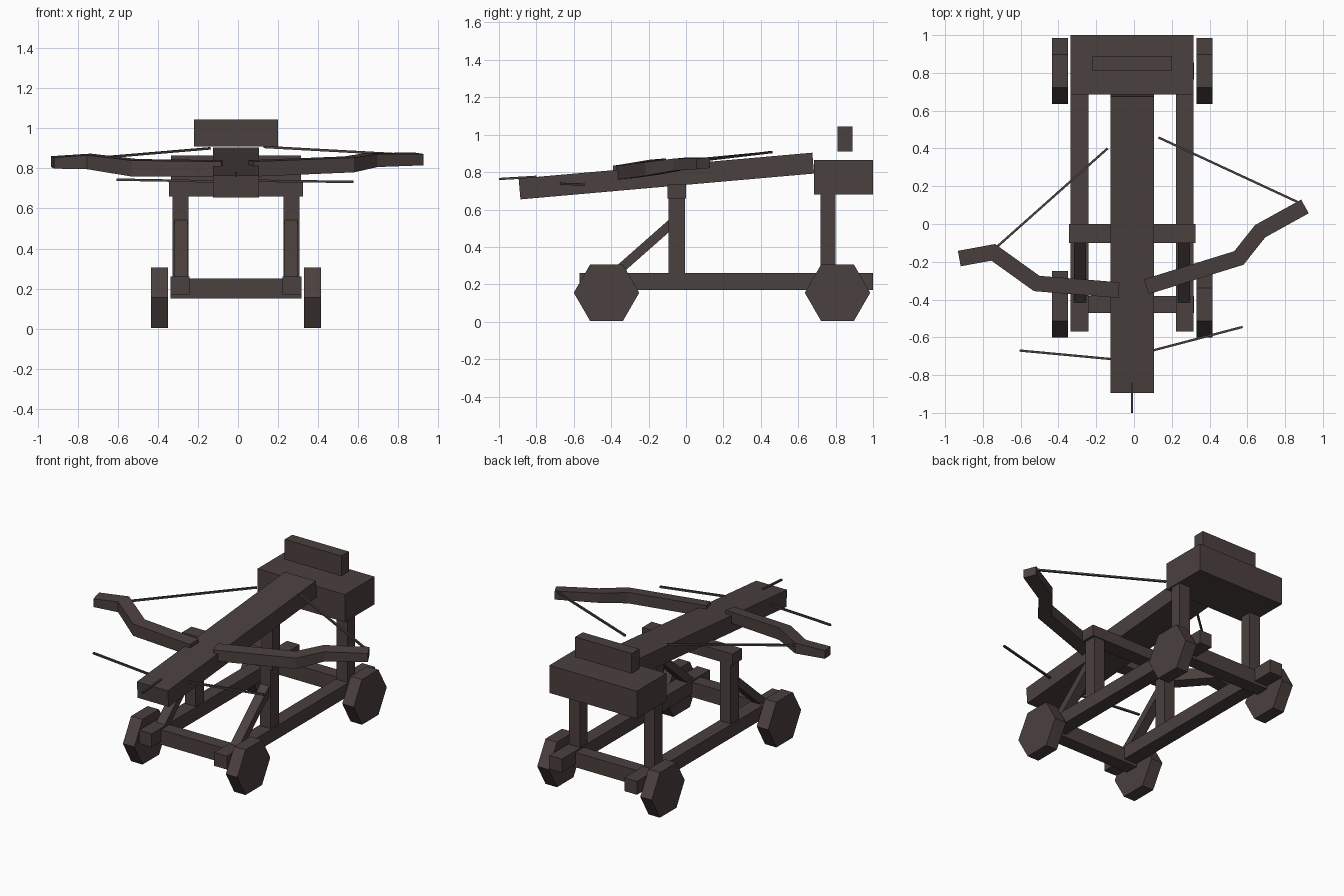
import bpy, bmesh, math
from mathutils import Vector

if "Cube" in bpy.data.objects:
    bpy.data.objects.remove(bpy.data.objects["Cube"])

CX = -0.01      # symmetry plane of the frame
wood = bpy.data.materials.new("dark_wood")
wood.diffuse_color = (0.07, 0.052, 0.049, 1)
wood.use_nodes = True
wood.node_tree.nodes["Principled BSDF"].inputs["Base Color"].default_value = wood.diffuse_color


def finish(name, bm):
    bmesh.ops.recalc_face_normals(bm, faces=bm.faces)
    me = bpy.data.meshes.new(name)
    bm.to_mesh(me)
    bm.free()
    me.materials.append(wood)
    ob = bpy.data.objects.new(name, me)
    bpy.context.collection.objects.link(ob)
    return ob


def sweep(name, rings):
    """Skin a list of equal-length point rings and cap both ends."""
    bm = bmesh.new()
    vs = [[bm.verts.new(p) for p in r] for r in rings]
    n = len(rings[0])
    for a, b in zip(vs, vs[1:]):
        for i in range(n):
            bm.faces.new((a[i], a[(i + 1) % n], b[(i + 1) % n], b[i]))
    bm.faces.new(vs[0])
    bm.faces.new(vs[-1])
    return finish(name, bm)


def box(name, x, y, z):
    return sweep(name, [[(x[0], y[0], h), (x[1], y[0], h), (x[1], y[1], h), (x[0], y[1], h)] for h in z])


def beam(name, a, b, width, thick):
    """Square-ended bar from a to b."""
    a, b = Vector(a), Vector(b)
    d = (b - a).normalized()
    s = d.cross(Vector((0, 0, 1))).normalized()
    u = s.cross(d)
    rect = [(-1, -1), (1, -1), (1, 1), (-1, 1)]
    return sweep(name, [[p + s * i * width / 2 + u * j * thick / 2 for i, j in rect] for p in (a, b)])


def arm(name, pts, width):
    """Bent arm with mitred joints; each point is x, y, z, thickness."""
    P = [Vector(p[:2]) for p in pts]
    rings = []
    for i, (x, y, z, t) in enumerate(pts):
        d0 = (P[i] - P[i - 1]).normalized() if i else (P[1] - P[0]).normalized()
        d1 = (P[i + 1] - P[i]).normalized() if i < len(P) - 1 else d0
        m = (d0 + d1).normalized()
        n = Vector((-m.y, m.x)) * width / 2 / max(m.dot(d0), 0.5)
        rings.append([(x + k * n.x, y + k * n.y, z + k * n.y * 0.088 + h * t / 2)
                      for k, h in ((-1, -1), (1, -1), (1, 1), (-1, 1))])
    return sweep(name, rings)


def wheel(name, x, y):
    r, z = 0.175, 0.155
    return sweep(name, [[(px, y + r * math.cos(math.pi / 3 * k), z + r * math.sin(math.pi / 3 * k))
                         for k in range(6)] for px in x])


# Parts repeated on both sides
for side, s in (("left", -1), ("right", 1)):
    def span(a, b):
        return sorted((CX + s * a, CX + s * b))
    box(f"{side}_rail", span(0.232, 0.326), (-0.57, 1.0), (0.17, 0.26))
    box(f"{side}_middle_post", span(0.238, 0.318), (-0.094, -0.006), (0.25, 0.67))
    box(f"{side}_rear_post", span(0.238, 0.318), (0.72, 0.80), (0.25, 0.69))
    xb = CX + s * 0.275
    beam(f"{side}_brace", (xb, -0.40, 0.24), (xb, -0.06, 0.54), 0.064, 0.05)
    wheel(f"{side}_front_wheel", span(0.34, 0.425), -0.425)
    wheel(f"{side}_rear_wheel", span(0.34, 0.425), 0.81)

# Cross members
box("front_axle_beam", (-0.337, 0.317), (-0.47, -0.38), (0.15, 0.25))
box("rear_axle_beam", (-0.337, 0.317), (0.765, 0.855), (0.15, 0.25))
box("middle_crossbar", (-0.345, 0.325), (-0.10, 0.0), (0.66, 0.735))

# Rear housing and the block above it
box("rear_housing", (-0.335, 0.315), (0.685, 1.0), (0.68, 0.865))
box("top_block", (-0.22, 0.20), (0.81, 0.89), (0.91, 1.045))

# Sloping stock and bolt
beam("stock", (CX, -0.89, 0.71), (CX, 0.68, 0.848), 0.23, 0.112)
beam("bolt", (CX, -1.0, 0.763), (CX, -0.80, 0.775), 0.012, 0.012)

# Bow arms
arm("left_arm", [(-0.08, -0.35, 0.80, 0.075), (-0.515, -0.315, 0.803, 0.08),
                 (-0.745, -0.15, 0.835, 0.07), (-0.925, -0.183, 0.83, 0.055)], 0.083)
arm("right_arm", [(0.065, -0.332, 0.80, 0.075), (0.555, -0.18, 0.82, 0.073),
                  (0.668, -0.038, 0.842, 0.065), (0.905, 0.093, 0.847, 0.057)], 0.083)

# Bowstring pieces and front rods
beam("left_string", (-0.73, -0.125, 0.85), (-0.14, 0.40, 0.90), 0.012, 0.012)
beam("right_string", (0.88, 0.11, 0.866), (0.13, 0.458, 0.907), 0.012, 0.012)
beam("left_front_rod", (-0.605, -0.67, 0.744), (-0.11, -0.716, 0.735), 0.012, 0.012)
beam("right_front_rod", (0.575, -0.545, 0.733), (0.09, -0.672, 0.738), 0.012, 0.012)
